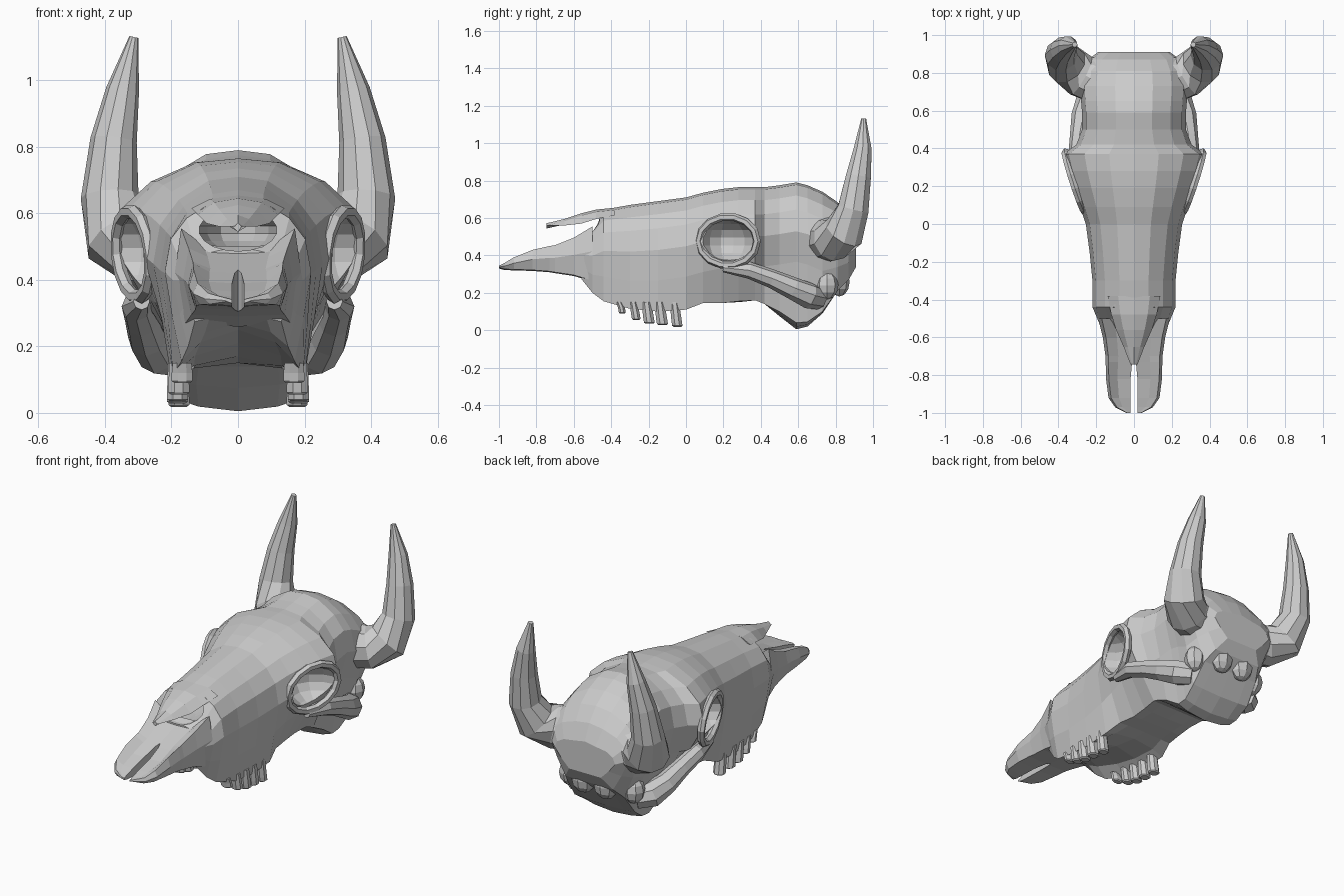
import bpy, bmesh, math
from mathutils import Vector

if "Cube" in bpy.data.objects:
    bpy.data.objects.remove(bpy.data.objects["Cube"])


def make(name, rings, closed=False, mirror=False):
    """Skin a series of rings; cap the ends, or join last to first."""
    bm = bmesh.new()
    for s in ((1, -1) if mirror else (1,)):
        vs = [[bm.verts.new((s * p[0], p[1], p[2])) for p in r] for r in rings]
        n = len(vs[0])
        for i in range(len(vs) if closed else len(vs) - 1):
            a, b = vs[i], vs[(i + 1) % len(vs)]
            for j in range(n):
                k = (j + 1) % n
                bm.faces.new((a[j], a[k], b[k], b[j]))
        if not closed:
            bm.faces.new(vs[0])
            bm.faces.new(vs[-1])
    bmesh.ops.recalc_face_normals(bm, faces=bm.faces)
    me = bpy.data.meshes.new(name)
    bm.to_mesh(me)
    bm.free()
    ob = bpy.data.objects.new(name, me)
    bpy.context.collection.objects.link(ob)
    return ob


def tube(name, pts, radii, sides, ref, closed=False, mirror=True):
    """Tapered tube along a path."""
    pts = [Vector(p) for p in pts]
    ref, n, rings = Vector(ref), len(pts), []
    for i, p in enumerate(pts):
        if closed:
            t = pts[(i + 1) % n] - pts[i - 1]
        else:
            t = pts[min(i + 1, n - 1)] - pts[max(i - 1, 0)]
        u = t.cross(ref).normalized()
        v = t.cross(u).normalized()
        rings.append([p + radii[i] * (u * math.cos(a) + v * math.sin(a))
                      for a in (2 * math.pi * j / sides for j in range(sides))])
    return make(name, rings, closed, mirror)


def ball(name, c, r, seg=14, rows=9):
    bpy.ops.mesh.primitive_uv_sphere_add(segments=seg, ring_count=rows, radius=1, location=c)
    ob = bpy.context.object
    ob.name, ob.scale = name, r
    return ob


def cut(ob, cutters):
    for c in cutters:
        c.hide_render = True
        m = ob.modifiers.new("cut", 'BOOLEAN')
        m.operation, m.object, m.solver = 'DIFFERENCE', c, 'EXACT'
    bpy.context.view_layer.update()
    dg = bpy.context.evaluated_depsgraph_get()
    me = bpy.data.meshes.new_from_object(ob.evaluated_get(dg))
    ob.modifiers.clear()
    ob.data = me
    for c in cutters:
        bpy.data.objects.remove(c)


# Cranium: y, top z, half width, lower half width, lower z, palate z
stations = [
    (-.56, .50, .170, .13, .275, .29), (-.50, .56, .195, .15, .20, .27),
    (-.44, .645, .22, .17, .155, .25), (-.30, .67, .22, .195, .115, .21),
    (-.15, .69, .235, .20, .10, .17), (.00, .71, .255, .20, .11, .15),
    (.09, .735, .285, .175, .145, .15), (.19, .755, .322, .16, .145, .15),
    (.28, .765, .352, .16, .155, .15), (.37, .765, .375, .17, .16, .16),
    (.42, .765, .305, .18, .14, .14), (.50, .775, .275, .19, .10, .075),
    (.59, .79, .275, .18, .04, .005), (.65, .775, .28, .18, .045, .02),
    (.73, .74, .285, .19, .10, .09), (.81, .685, .275, .18, .21, .21),
    (.87, .61, .245, .15, .27, .27), (.91, .52, .19, .10, .34, .34)]


def section(y, zt, w, wb, zb, zp):
    h = min(zt - zb, .58)
    half = [(.35 * w, zt - .012), (.7 * w, zt - .12 * h), (.92 * w, zt - .25 * h),
            (w, zt - .45 * h), (.55 * w + .45 * wb, zt - .73 * h), (wb, zb),
            (.66 * wb, .4 * zb + .6 * zp)]
    return ([(0, y, zt)] + [(x, y, z) for x, z in half] + [(0, y, zp)]
            + [(-x, y, z) for x, z in reversed(half)])


cranium = make("cranium", [section(*s) for s in stations])
cut(cranium, [ball("orbit_cutter_r", (.37, .22, .475), (.185, .15, .122)),
              ball("orbit_cutter_l", (-.37, .22, .475), (.185, .15, .122)),
              ball("nasal_cutter", (0, -.50, .55), (.12, .30, .065))])

# Eye socket rims
N = 14
angles = [2 * math.pi * i / N for i in range(N)]
tube("eye_socket_rim",
     [(.312 + .05 * math.cos(a) + .012 * math.sin(a), .225 + .155 * math.cos(a),
       .477 + .13 * math.sin(a)) for a in angles],
     [.021] * N, 6, (1, -.33, 0), closed=True)

# Premaxilla halves: y, inner x, outer x, rim z, floor z, underside z
premax = [(-1.0, .018, .04, .345, .34, .33), (-.97, .018, .10, .36, .35, .322),
          (-.92, .018, .135, .39, .365, .32), (-.82, .018, .148, .43, .39, .317),
          (-.73, .01, .15, .45, .42, .31), (-.70, 0, .151, .455, .43, .305),
          (-.60, 0, .165, .495, .465, .29), (-.50, 0, .19, .555, .50, .26)]
make("premaxilla", [[(xi, y, zb), (xi, y, zf), (.55 * xo + .3 * xi, y, zf + .004),
                     (.9 * xo, y, zt), (xo, y, .55 * zt + .45 * zb),
                     (.85 * xo, y, zb + .005)]
                    for y, xi, xo, zt, zf, zb in premax], mirror=True)

# Nasal bones overhanging the opening: y, outer x, top z, droop
nasal = [(-.38, .14, .655, .04), (-.48, .12, .645, .05), (-.56, .095, .625, .055),
         (-.65, .055, .595, .035), (-.745, .018, .572, .012)]
make("nasal_bone", [[(0, y, z), (.6 * w, y, z - .012), (w, y, z - d),
                     (.6 * w, y, z - .85 * d), (0, y, z - .028)]
                    for y, w, z, d in nasal], mirror=True)

# Horns
tube("horn",
     [(.20, .76, .49), (.28, .785, .485), (.355, .845, .525), (.386, .895, .65),
      (.374, .922, .82), (.347, .945, .97), (.313, .95, 1.13)],
     [.125, .117, .112, .087, .07, .05, .014], 10, (0, 1, 0))

# Cheek arches running from the sockets to the base
tube("cheek_arch",
     [(.29, .20, .335), (.305, .34, .32), (.29, .46, .275), (.272, .57, .225),
      (.24, .655, .185), (.18, .71, .17)],
     [.025, .045, .05, .06, .07, .06], 8, (0, 0, 1))

# Occipital condyles and the bony ear lobes
for s in (1, -1):
    ball("condyle", (s * .07, .82, .26), (.07, .055, .08), 8, 6)
    ball("ear_lobe", (s * .20, .755, .24), (.06, .06, .075), 8, 6)

# Cheek teeth
for y, x, bottom, d in ((-.345, .168, .09, .02), (-.27, .178, .055, .025),
                        (-.20, .182, .035, .031), (-.13, .182, .028, .032),
                        (-.05, .178, .018, .03)):
    rings = []
    for z, k, back in ((.15, .9, -.012), (bottom + .03, 1, 0), (bottom + .006, 1, .004),
                       (bottom, .75, .004)):
        rings.append([(x + .034 * k * math.cos(a), y + back + d * k * math.sin(a), z)
                      for a in (math.pi / 8 + math.pi * j / 4 for j in range(8))])
    make("tooth", rings, mirror=True)
